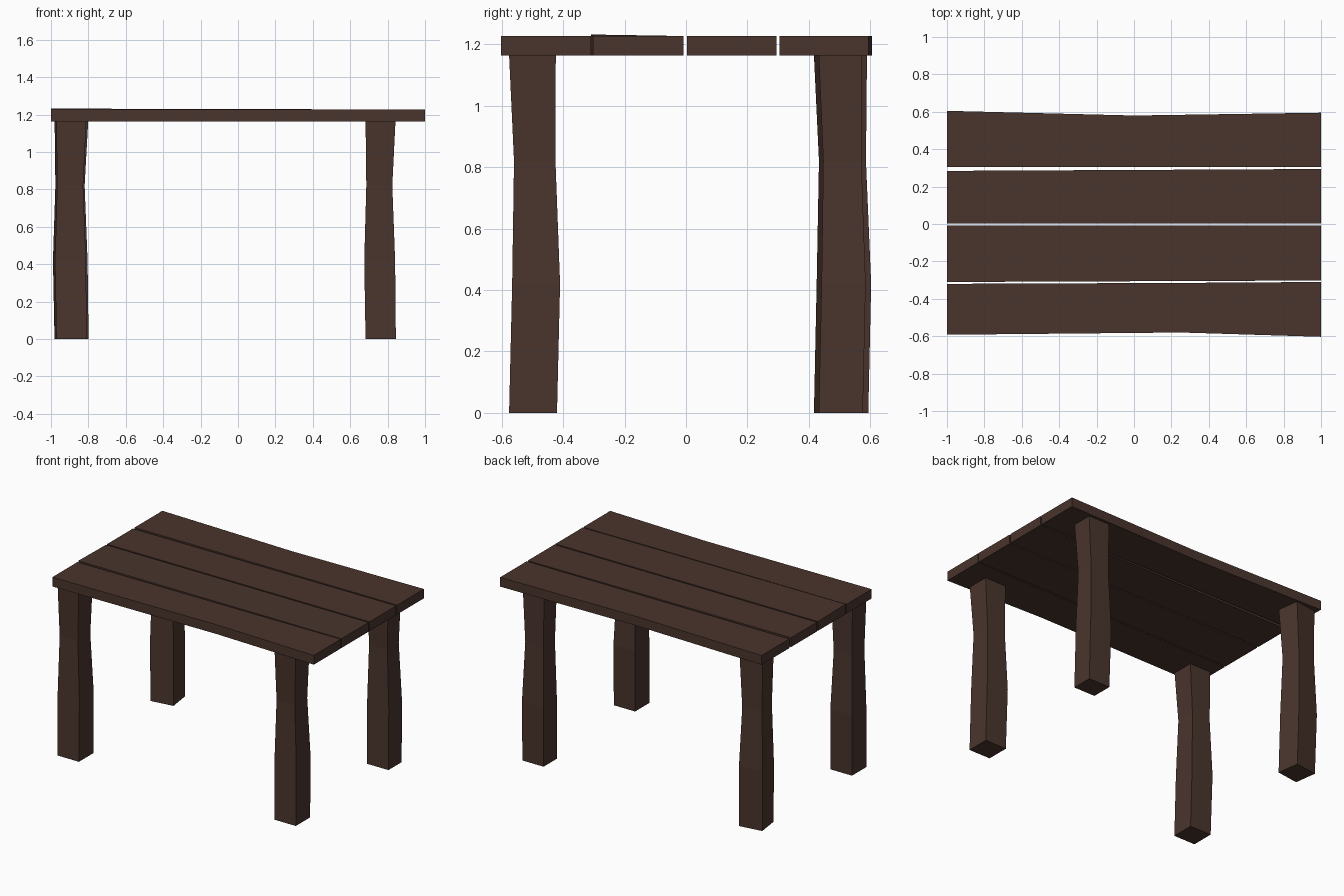
import bpy
import bmesh
from math import radians
from mathutils import Matrix

cube = bpy.data.objects.get("Cube")
if cube:
    bpy.data.objects.remove(cube, do_unlink=True)

wood = bpy.data.materials.new("dark brown wood")
wood.use_nodes = True
colour = (0.068, 0.035, 0.026, 1)
wood.diffuse_color = colour
wood.node_tree.nodes["Principled BSDF"].inputs["Base Color"].default_value = colour


def loft(name, rings):
    """Skin a row of four-cornered rings into a closed, flat-shaded solid."""
    bm = bmesh.new()
    rows = [[bm.verts.new(co) for co in ring] for ring in rings]
    for a, b in zip(rows, rows[1:]):
        for i in range(4):
            j = (i + 1) % 4
            bm.faces.new((a[i], a[j], b[j], b[i]))
    bm.faces.new(rows[0])
    bm.faces.new(rows[-1])
    bmesh.ops.recalc_face_normals(bm, faces=bm.faces)
    mesh = bpy.data.meshes.new(name)
    bm.to_mesh(mesh)
    bm.free()
    mesh.materials.append(wood)
    obj = bpy.data.objects.new(name, mesh)
    bpy.context.collection.objects.link(obj)
    return obj


# Table top: four planks with slightly uneven edges, as (x, front y, back y)
BOTTOM, TOP = 1.163, 1.227


def plank(name, stations, lift=0):
    rings = []
    for x, y0, y1 in stations:
        top = TOP + (lift if x < 0 else 0)
        rings.append([(x, y0, BOTTOM), (x, y1, BOTTOM), (x, y1, TOP), (x, y0, top)])
    loft(name, rings)


plank("front_plank", [(-1, -0.592, -0.32), (0.25, -0.58, -0.315), (1, -0.603, -0.31)])
plank("front_middle_plank", [(-1, -0.31, -0.008), (1, -0.302, -0.008)], lift=0.005)
plank("back_middle_plank", [(-1, 0.003, 0.284), (1, 0.003, 0.294)])
plank("back_plank", [(-1, 0.304, 0.605), (0, 0.304, 0.58), (1, 0.304, 0.595)])

# Legs: crooked square posts, each level as (z, low x, high x, low y, high y)
LEVELS = [
    (0, -0.081, 0.081, -0.078, 0.078),
    (0.42, -0.088, 0.077, -0.068, 0.088),
    (0.82, -0.077, 0.062, -0.062, 0.073),
    (1.165, -0.081, 0.079, -0.078, 0.074),
]


def leg(name, x, y, turn=0, depth=1):
    rings = [[(x0, y0 * depth, z), (x1, y0 * depth, z),
              (x1, y1 * depth, z), (x0, y1 * depth, z)]
             for z, x0, x1, y0, y1 in LEVELS]
    obj = loft(name, rings)
    obj.data.transform(Matrix.Translation((x, y, 0)) @ Matrix.Rotation(radians(turn), 4, "Z"))


leg("front_right_leg", -0.89, -0.498)
leg("front_left_leg", 0.763, -0.498)
leg("back_right_leg", -0.89, 0.505, turn=8)
leg("back_left_leg", 0.763, 0.504, depth=0.92)
